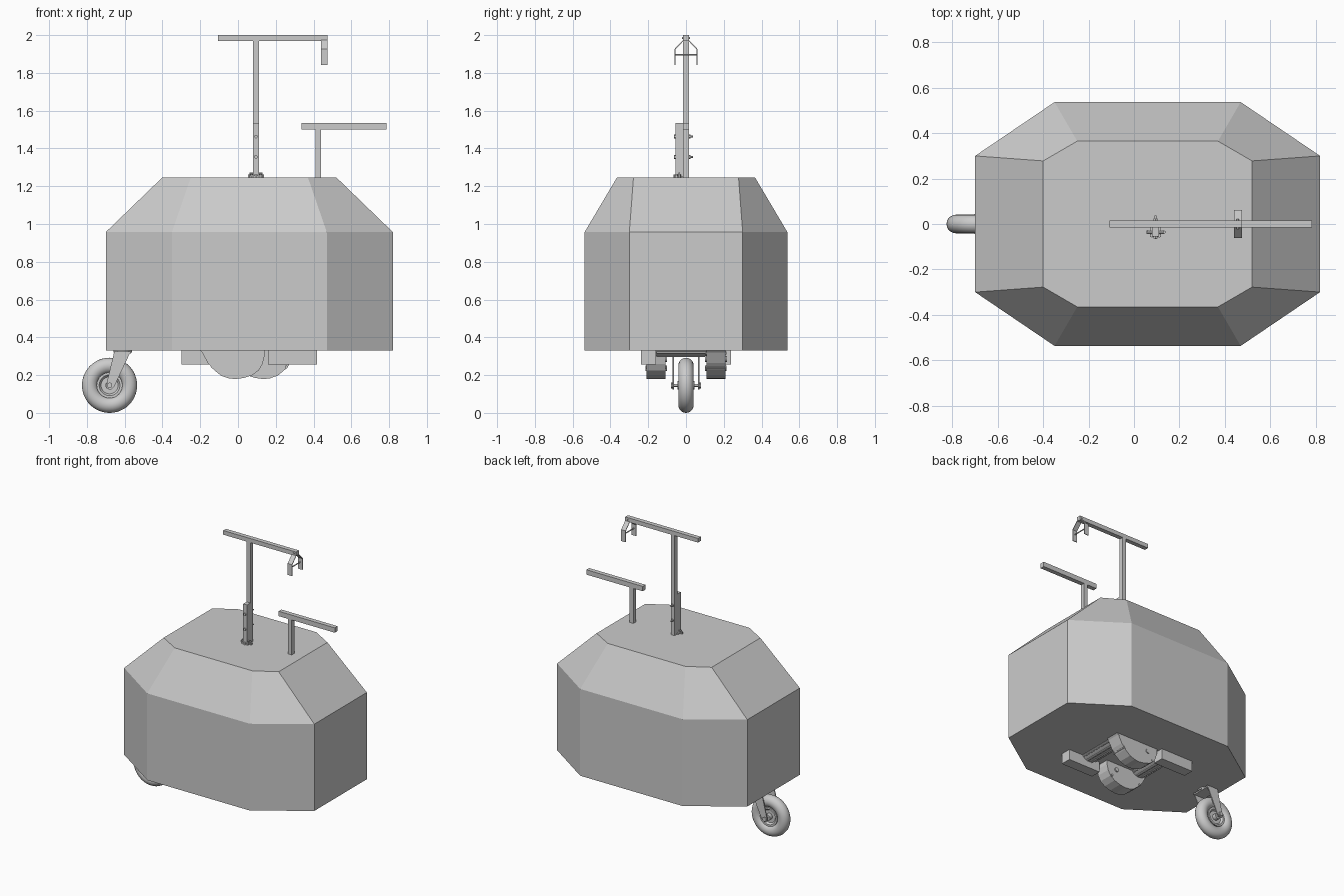
import bpy, bmesh, math
from mathutils import Vector, Matrix

cube = bpy.data.objects.get("Cube")
if cube:
    bpy.data.objects.remove(cube, do_unlink=True)

grey = bpy.data.materials.new("light grey")
grey.use_nodes = True
COLOUR = (0.6, 0.6, 0.6, 1)
grey.diffuse_color = COLOUR
grey.node_tree.nodes["Principled BSDF"].inputs["Base Color"].default_value = COLOUR


def finish(name, bm, smooth=False):
    bmesh.ops.recalc_face_normals(bm, faces=bm.faces)
    mesh = bpy.data.meshes.new(name)
    bm.to_mesh(mesh)
    bm.free()
    mesh.materials.append(grey)
    obj = bpy.data.objects.new(name, mesh)
    bpy.context.collection.objects.link(obj)
    if smooth:
        bpy.ops.object.select_all(action='DESELECT')
        bpy.context.view_layer.objects.active = obj
        obj.select_set(True)
        bpy.ops.object.shade_smooth_by_angle(angle=math.radians(35))
    return obj


def box(name, x, y, z):
    """Box from three (low, high) ranges."""
    bm = bmesh.new()
    bmesh.ops.create_cube(bm, size=1)
    for v in bm.verts:
        v.co = [lo + (c + 0.5) * (hi - lo) for c, (lo, hi) in zip(v.co, (x, y, z))]
    return finish(name, bm)


def rod(name, start, end, radius, sides=12):
    a, b = Vector(start), Vector(end)
    turn = (b - a).to_track_quat('Z', 'Y').to_matrix().to_4x4()
    bm = bmesh.new()
    bmesh.ops.create_cone(bm, cap_ends=True, segments=sides, radius1=radius, radius2=radius,
                          depth=(b - a).length, matrix=Matrix.Translation((a + b) / 2) @ turn)
    return finish(name, bm, sides > 8)


def plate(name, outline, y0, y1):
    """Extrude an (x, z) outline along y."""
    bm = bmesh.new()
    face = bm.faces.new([bm.verts.new((x, y0, z)) for x, z in outline])
    moved = bmesh.ops.extrude_face_region(bm, geom=[face])["geom"]
    for v in moved:
        if isinstance(v, bmesh.types.BMVert):
            v.co.y = y1
    return finish(name, bm)


def lathe(name, profile, centre, closed=True, steps=48):
    """Spin a (radius, y) profile about the y axis."""
    bm = bmesh.new()
    verts = [bm.verts.new((r, y, 0)) for r, y in profile]
    pairs = list(zip(verts, verts[1:] + verts[:1]))
    edges = [bm.edges.new(p) for p in (pairs if closed else pairs[:-1])]
    bmesh.ops.spin(bm, geom=verts + edges, cent=(0, 0, 0), axis=(0, 1, 0),
                   angle=math.tau, steps=steps, use_duplicate=False)
    bmesh.ops.remove_doubles(bm, verts=bm.verts, dist=1e-5)
    bmesh.ops.translate(bm, verts=bm.verts, vec=centre)
    return finish(name, bm, True)


# Faceted housing: straight octagonal walls with a tapered lid
def octagon(bm, z, left, left_in, right_in, right, near, far):
    pts = [(left, -near), (left_in, -far), (right_in, -far), (right, -near)]
    pts += [(x, -y) for x, y in reversed(pts)]
    return [bm.verts.new((x, y, z)) for x, y in pts]


bm = bmesh.new()
rings = [octagon(bm, z, -0.70, -0.35, 0.47, 0.82, 0.30, 0.537) for z in (0.33, 0.957)]
rings.append(octagon(bm, 1.247, -0.40, -0.25, 0.37, 0.52, 0.278, 0.365))
for low, high in zip(rings, rings[1:]):
    for i in range(8):
        j = (i + 1) % 8
        bm.faces.new((low[i], low[j], high[j], high[i]))
bm.faces.new(rings[0])
bm.faces.new(rings[-1])
finish("housing", bm)

# Tall mast with its clamp channel, bolts and foot
W = 0.016
box("mast", (0.08, 0.11), (-W, W), (1.24, 1.97))
box("mast_crossbar", (-0.107, 0.475), (-W, W), (1.97, 2.0))
box("mast_bracket", (0.08, 0.11), (-0.055, -W), (1.25, 1.535))
for z in (1.355, 1.463):
    rod("bracket_bolt", (0.095, -0.06, z), (0.095, 0.038, z), 0.005)
    rod("bracket_bolt_head", (0.095, -0.063, z), (0.095, -0.055, z), 0.01, 6)
    rod("bracket_nut", (0.095, 0.016, z), (0.095, 0.024, z), 0.01, 6)
box("mast_foot", (0.07, 0.12), (-0.058, -0.012), (1.247, 1.254))
for dx, dy in ((-0.035, 0), (0.035, 0), (-0.016, -0.015), (0.016, -0.015), (0, -0.022)):
    x, y = 0.095 + dx, -0.036 + dy
    rod("foot_bolt", (x, y, 1.245), (x, y, 1.262), 0.009, 6)
rod("foot_cross_bolt", (0.06, -0.036, 1.268), (0.13, -0.036, 1.268), 0.005)

# Hanging hook strap on the crossbar
for s in (-1, 1):
    bm = bmesh.new()
    path = [(0.014, 1.972), (0.059, 1.925), (0.059, 1.843)]
    rows = [[bm.verts.new((x, s * y, z)) for x in (0.44, 0.475)] for y, z in path]
    for a, b in zip(rows, rows[1:]):
        bm.faces.new((a[0], a[1], b[1], b[0]))
    strap = finish("hook_strap", bm)
    thick = strap.modifiers.new("thickness", 'SOLIDIFY')
    thick.thickness = 0.005
    thick.offset = 0
rod("hook_pin", (0.457, -0.06, 1.895), (0.457, 0.06, 1.895), 0.004)
rod("crossbar_bolt", (0.457, -0.021, 1.985), (0.457, 0.021, 1.985), 0.006)

# Short handle post
box("handle_post", (0.41, 0.44), (-W, W), (1.24, 1.5))
box("handle_bar", (0.335, 0.785), (-W, W), (1.5, 1.535))

# Caster wheel: tyre, rim and hub
WHEEL = Vector((-0.68, 0, 0.146))
tyre = [(0.104 + 0.042 * math.cos(a), 0.041 * math.sin(a))
        for a in (math.tau * i / 20 for i in range(20))]
lathe("tyre", tyre, WHEEL)
lathe("rim", [(0.0, -0.016), (0.045, -0.016), (0.055, -0.03), (0.068, -0.03),
              (0.068, 0.03), (0.055, 0.03), (0.045, 0.016), (0.0, 0.016)], WHEEL, closed=False)
rod("hub", WHEEL - Vector((0, 0.045, 0)), WHEEL + Vector((0, 0.045, 0)), 0.022, 24)
rod("axle", WHEEL - Vector((0, 0.076, 0)), WHEEL + Vector((0, 0.076, 0)), 0.008)

# Caster fork
blade = [(-0.70, 0.138), (-0.692, 0.126), (-0.672, 0.124), (-0.655, 0.14),
         (-0.568, 0.325), (-0.655, 0.325)]
for s in (-1, 1):
    plate("caster_fork", blade, s * 0.064, s * 0.071)
    rod("axle_nut", WHEEL + Vector((0, s * 0.071, 0)), WHEEL + Vector((0, s * 0.08, 0)), 0.016, 6)
box("caster_crown", (-0.655, -0.568), (-0.071, 0.071), (0.312, 0.322))
rod("caster_swivel", (-0.61, 0, 0.32), (-0.61, 0, 0.34), 0.05, 24)

# Two drive units, each the other turned half way about the middle
MID = 0.06
casing = [(-0.215, 0.345), (-0.19, 0.32), (-0.16, 0.265), (-0.13, 0.23), (-0.09, 0.197),
          (-0.05, 0.183), (-0.015, 0.179), (0.03, 0.185), (0.075, 0.2), (0.11, 0.225),
          (0.13, 0.26), (0.14, 0.3), (0.14, 0.345)]
for s in (-1, 1):
    def px(x):
        return MID - s * (x - MID)

    plate("gear_casing", [(px(x), z) for x, z in casing], s * 0.108, s * 0.21)
    rod("drive_shaft", (MID, s * 0.1, 0.285), (MID, s * 0.216, 0.285), 0.015, 16)
    for x, z in ((-0.135, 0.243), (0.1, 0.23), (-0.18, 0.318)):
        rod("casing_screw", (px(x), s * 0.1, z), (px(x), s * 0.214, z), 0.008, 8)
    # Ribbed motor alongside the casing
    rod("motor", (px(-0.13), s * 0.11, 0.37), (px(-0.13), -s * 0.16, 0.37), 0.07, 24)
    for i in range(12):
        a = math.tau * (i + 0.5) / 12
        x, z = px(-0.13) + 0.07 * math.cos(a), 0.37 + 0.07 * math.sin(a)
        rod("motor_rib", (x, s * 0.1, z), (x, -s * 0.155, z), 0.007, 6)
    # Mounting rail beside the casing
    lo, hi = sorted((px(0.16), px(0.418)))
    box("mounting_rail", (lo, hi), tuple(sorted((s * 0.16, s * 0.237))), (0.255, 0.335))
